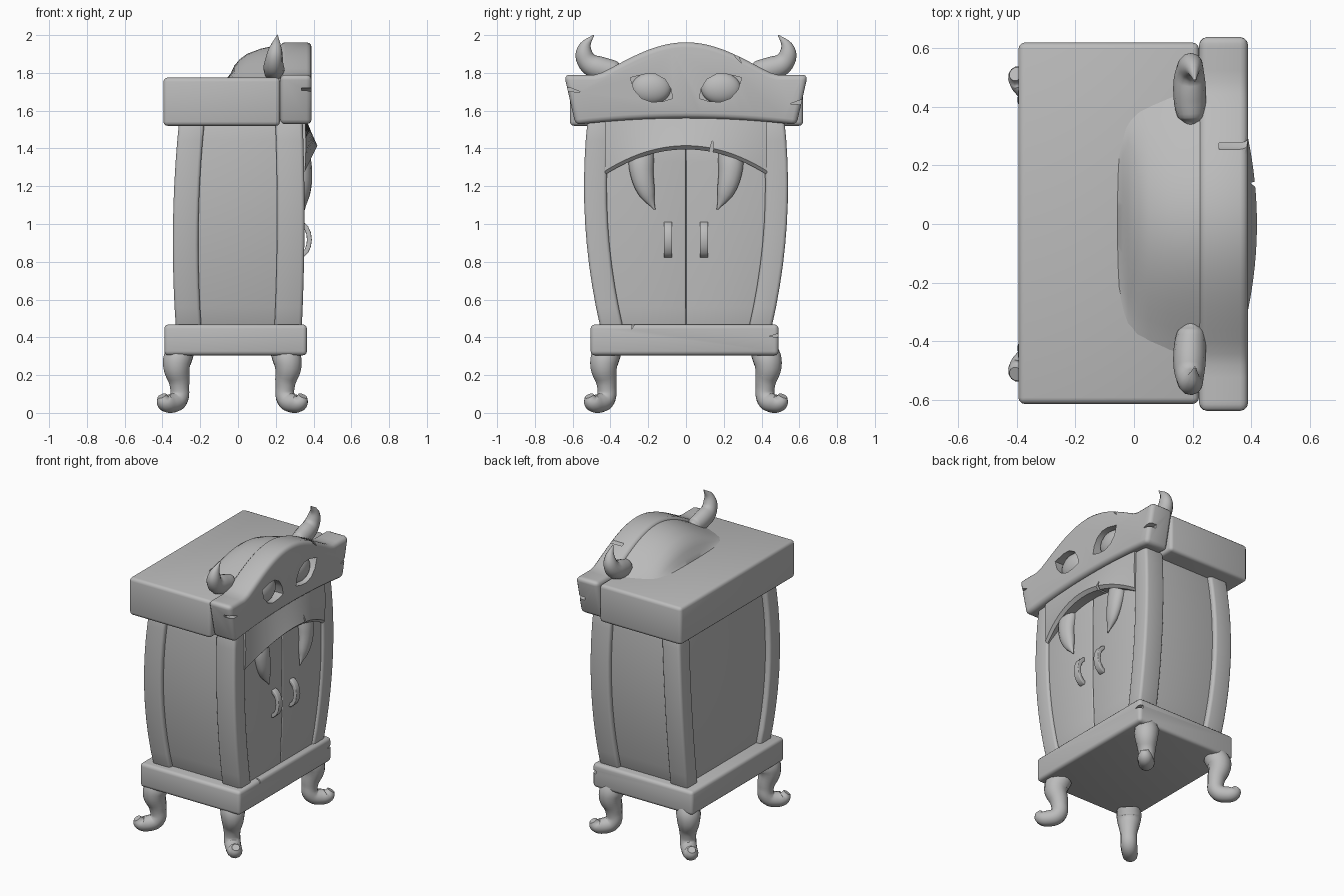
import bpy, bmesh, math
from mathutils import Vector

cube = bpy.data.objects.get("Cube")
if cube:
    bpy.data.objects.remove(cube, do_unlink=True)

grey = bpy.data.materials.new("stone_grey")
grey.use_nodes = True
grey.diffuse_color = (0.5, 0.5, 0.5, 1)
grey.node_tree.nodes["Principled BSDF"].inputs["Base Color"].default_value = (0.5, 0.5, 0.5, 1)


def activate(ob):
    bpy.ops.object.select_all(action='DESELECT')
    ob.select_set(True)
    bpy.context.view_layer.objects.active = ob


def loft(name, rings):
    """Closed solid through a list of equally long rings."""
    bm = bmesh.new()
    loops = [[bm.verts.new(p) for p in ring] for ring in rings]
    n = len(loops[0])
    for a, b in zip(loops, loops[1:]):
        for i in range(n):
            j = (i + 1) % n
            bm.faces.new((a[i], a[j], b[j], b[i]))
    bm.faces.new(loops[0][::-1])
    bm.faces.new(loops[-1])
    bmesh.ops.recalc_face_normals(bm, faces=bm.faces)
    me = bpy.data.meshes.new(name)
    bm.to_mesh(me)
    bm.free()
    ob = bpy.data.objects.new(name, me)
    bpy.context.collection.objects.link(ob)
    me.materials.append(grey)
    return ob


def finish(ob, bevel=0.0, cutters=()):
    """Round the edges, cut the notches and smooth the shading."""
    activate(ob)
    if bevel:
        m = ob.modifiers.new("round", 'BEVEL')
        m.width, m.segments, m.limit_method = bevel, 3, 'ANGLE'
        m.angle_limit = math.radians(35)
        bpy.ops.object.modifier_apply(modifier=m.name)
    for c in cutters:
        m = ob.modifiers.new("cut", 'BOOLEAN')
        m.operation, m.solver, m.object = 'DIFFERENCE', 'EXACT', c
        bpy.ops.object.modifier_apply(modifier=m.name)
    for c in cutters:
        bpy.data.objects.remove(c, do_unlink=True)
    bpy.ops.object.shade_smooth_by_angle(angle=math.radians(40))
    return ob


def rect(x0, x1, y0, y1, z):
    return [(x0, y0, z), (x1, y0, z), (x1, y1, z), (x0, y1, z)]


def block(name, x0, x1, y0, y1, z0, z1):
    return loft(name, [rect(x0, x1, y0, y1, z) for z in (z0, z1)])


def tube(name, points, radii, squash=1.0):
    """Tapered tube along a smooth path, optionally flattened in x."""
    cu = bpy.data.curves.new(name, 'CURVE')
    cu.dimensions = '3D'
    cu.bevel_depth, cu.bevel_resolution, cu.use_fill_caps = 1.0, 4, True
    sp = cu.splines.new('BEZIER')
    sp.resolution_u = 6
    sp.radius_interpolation = 'CARDINAL'
    sp.bezier_points.add(len(points) - 1)
    origin = Vector(points[0])
    for bp, p, r in zip(sp.bezier_points, points, radii):
        bp.co = Vector(p) - origin
        bp.radius = r
        bp.handle_left_type = bp.handle_right_type = 'AUTO'
    ob = bpy.data.objects.new(name, cu)
    bpy.context.collection.objects.link(ob)
    ob.location = origin
    ob.scale.x = squash
    cu.materials.append(grey)
    activate(ob)
    bpy.ops.object.convert(target='MESH')
    return finish(bpy.context.object)


def notch(y, z, size, angle, x0=0.335):
    """Thin diamond cutter running along x."""
    ca, sa = math.cos(angle), math.sin(angle)
    shape = [(size, 0), (0, size * 0.2), (-size, 0), (0, -size * 0.2)]
    ob = loft("notch_cutter", [[(x, y + a * ca - b * sa, z + a * sa + b * ca)
                                for a, b in shape] for x in (x0, 0.5)])
    ob.hide_render = True
    return ob


# Bulging contours of the cabinet, as functions of height
def side(z): return 0.54 - 0.155 * (z - 1.2) ** 2
def front(z): return 0.352 - 0.04 * (z - 1.05) ** 2
def back(z): return -0.345 + 0.08 * (z - 0.9) ** 2


levels = [0.45 + 1.1 * i / 10 for i in range(11)]
SIDES = ((-1, "right"), (1, "left"))

# Base plinth, chipped along the front edge
finish(block("base", -0.39, 0.365, -0.505, 0.49, 0.305, 0.468), 0.022,
       [notch(0.49, 0.41, 0.05, 0.1), notch(-0.28, 0.465, 0.025, 1.2)])

# Cabinet core: recessed side and back panels
finish(loft("cabinet_body", [rect(back(z) + 0.035, 0.305, -side(z) + 0.03, side(z) - 0.03, z)
                             for z in levels]), 0.01)

for s, label in SIDES:
    # Corner posts
    for name, face, depth in (("front", front, -0.145), ("back", back, 0.135)):
        finish(loft(f"{name}_{label}_post",
                    [rect(face(z), face(z) + depth, s * side(z), s * (side(z) - 0.12), z)
                     for z in levels]), 0.018)
    # Door leaf
    finish(loft(f"{label}_door", [rect(0.29, front(z) - 0.014, s * 0.001,
                                       s * (side(z) - 0.118), z) for z in levels[:-1]]), 0.008)
    # Door handle: flat strap bent into an arc
    y = s * 0.095
    arc = [math.pi * (i / 8 - 0.5) for i in range(9)]
    finish(loft(f"{label}_handle", [
        [(0.325 + r * math.cos(a), y + w, 0.917 + (r + 0.032) * math.sin(a))
         for r, w in ((0.066, -0.022), (0.066, 0.022), (0.04, 0.022), (0.04, -0.022))]
        for a in arc]), 0.005)
    # Fang, rooted behind the lip
    tube(f"{label}_fang",
         [(0.325, s * 0.235, 1.38), (0.352, s * 0.235, 1.28), (0.36, s * 0.205, 1.16),
          (0.36, s * 0.165, 1.075)], [0.066, 0.063, 0.042, 0.004], 0.75)
    # Horn
    tube(f"{label}_horn",
         [(0.195, s * 0.335, 1.81), (0.195, s * 0.365, 1.81), (0.19, s * 0.44, 1.82),
          (0.19, s * 0.522, 1.86), (0.2, s * 0.537, 1.93), (0.21, s * 0.49, 2.0)],
         [0.02, 0.05, 0.062, 0.054, 0.037, 0.004], 0.9)
    # Curled legs with blunt feet, pointing out along the diagonals
    for name, cx, sx in (("front", 0.265, 1), ("back", -0.325, -1)):
        path = [(-0.02, 0.325), (0.0, 0.26), (-0.015, 0.15), (-0.01, 0.075),
                (0.03, 0.05), (0.065, 0.06), (0.078, 0.09)]
        tube(f"{name}_{label}_leg", [(cx + sx * d, s * (0.435 + d), z) for d, z in path],
             [0.075, 0.075, 0.054, 0.052, 0.05, 0.044, 0.025])

# Arched upper lip over the doors, swelling forward in the middle
lip = []
for i in range(25):
    t = -1 + i / 12
    bow = 1 - t * t
    y, low = t * 0.43, 1.26 + 0.135 * bow
    lip.append([(0.3, y, 1.57), (0.355, y, 1.57), (0.36 + 0.03 * bow, y, (low + 1.57) / 2),
                (0.355 + 0.065 * bow, y, low + 0.02), (0.34 + 0.06 * bow, y, low),
                (0.3, y, low)])
finish(loft("upper_lip", lip), 0.0, [notch(0.135, 1.395, 0.05, 1.45)])

# Top slab
finish(block("top_slab", -0.395, 0.222, -0.615, 0.62, 1.52, 1.775), 0.022)


# Brow board with a central hump, eye sockets and chips
def hump(y, half=0.47):
    return math.cos(math.pi / 2 * min(1, abs(y) / half)) ** 1.1


N = 32
top = [(0.645 * (1 - 2 * i / N), 1.79 + 0.172 * hump(0.645 * (1 - 2 * i / N)))
       for i in range(N + 1)]
bottom = [(0.585 * t, 1.525 + 0.035 * (1 - t * t)) for t in [-1 + i / 8 for i in range(17)]]
cutters = [notch(0.27, 1.885, 0.04, 2.2, 0.29), notch(0.61, 1.645, 0.06, 0.15),
           notch(-0.61, 1.71, 0.05, -0.2)]
almond = [(0.07, 1.665), (0.08, 1.715), (0.11, 1.765), (0.16, 1.793), (0.21, 1.795),
          (0.295, 1.775), (0.275, 1.71), (0.235, 1.665), (0.18, 1.645), (0.12, 1.65)]
for s, label in SIDES:
    socket = loft("eye_cutter", [[(x, s * y, z) for y, z in almond] for x in (0.325, 0.45)])
    socket.hide_render = True
    cutters.append(socket)
finish(loft("brow_board", [[(x, y, z) for y, z in top + bottom] for x in (0.222, 0.39)]),
       0.028, cutters)

# Eyeballs
for s, label in SIDES:
    bpy.ops.mesh.primitive_uv_sphere_add(segments=24, ring_count=16, radius=1,
                                         location=(0.325, s * 0.185, 1.718))
    eye = bpy.context.object
    eye.name = f"{label}_eye"
    eye.scale = (0.052, 0.105, 0.083)
    eye.data.materials.append(grey)
    finish(eye)

# Rounded head swelling out of the slab behind the brow
rings = []
for x, half, rise in ((-0.06, 0.29, 0.0), (-0.038, 0.33, 0.15), (-0.02, 0.36, 0.36),
                      (0.01, 0.39, 0.55), (0.05, 0.41, 0.7), (0.12, 0.44, 0.84),
                      (0.19, 0.46, 0.92), (0.26, 0.47, 0.96)):
    arc = [half * (1 - i / 10) for i in range(21)]
    rings.append([(x, y, 1.77 + 0.188 * rise * hump(y, half)) for y in arc]
                 + [(x, -half, 1.74), (x, half, 1.74)])
finish(loft("head_dome", rings))
